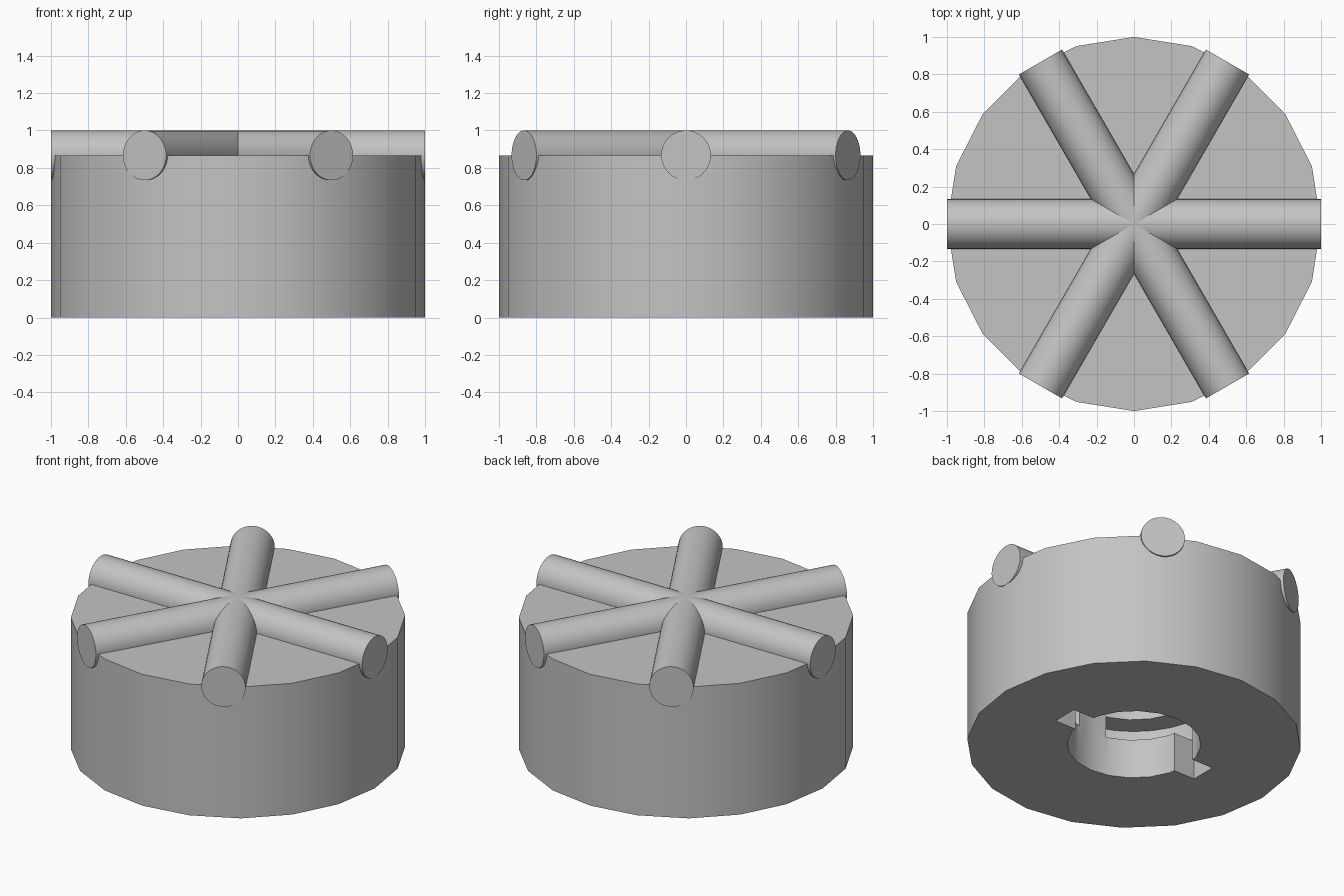
import bpy, bmesh, math
from mathutils import Matrix

if "Cube" in bpy.data.objects:
    bpy.data.objects.remove(bpy.data.objects["Cube"], do_unlink=True)

ROD_R = 0.133
BODY_H = 1 - ROD_R
BORE_R, GROOVE_R = 0.4, 0.54
GROOVE_LOW, GROOVE_TOP = 0.26, 0.4

grey = bpy.data.materials.new("plain grey")
grey.use_nodes = True
colour = (0.55, 0.55, 0.55, 1)
grey.diffuse_color = colour
grey.node_tree.nodes["Principled BSDF"].inputs["Base Color"].default_value = colour


def make_object(name, bm):
    bmesh.ops.recalc_face_normals(bm, faces=bm.faces)
    mesh = bpy.data.meshes.new(name)
    bm.to_mesh(mesh)
    bm.free()
    obj = bpy.data.objects.new(name, mesh)
    bpy.context.collection.objects.link(obj)
    mesh.materials.append(grey)
    return obj


def prism(name, points, low, high):
    """Extrude a flat outline between two heights."""
    bm = bmesh.new()
    face = bm.faces.new([bm.verts.new((x, y, low)) for x, y in points])
    top = bmesh.ops.extrude_face_region(bm, geom=[face])["geom"]
    verts = [v for v in top if isinstance(v, bmesh.types.BMVert)]
    bmesh.ops.translate(bm, verts=verts, vec=(0, 0, high - low))
    return make_object(name, bm)


def arc(radius, start, end, steps):
    angles = [math.radians(start + (end - start) * i / steps) for i in range(steps + 1)]
    return [(radius * math.cos(a), radius * math.sin(a)) for a in angles]


def smooth(obj):
    bpy.ops.object.select_all(action="DESELECT")
    obj.select_set(True)
    bpy.context.view_layer.objects.active = obj
    bpy.ops.object.shade_smooth_by_angle(angle=math.radians(30))


# Twenty-sided body
body = prism("body", arc(1, 0, 360, 20)[:-1], 0, BODY_H)

# Cutters for the underside socket: bore, two entry slots, two locking grooves
slot = [(-GROOVE_R, -0.085), (GROOVE_R, -0.085), (GROOVE_R, 0.085), (-GROOVE_R, 0.085)]
cutters = [
    prism("bore_cutter", arc(BORE_R, 0, 360, 20)[:-1], -0.1, 0.5),
    prism("slot_cutter", slot, -0.1, GROOVE_TOP),
]
for side, middle in (("left", 0), ("right", 180)):
    fan = [(0, 0)] + arc(GROOVE_R, middle - 75, middle + 75, 12)
    cutters.append(prism(side + "_groove_cutter", fan, GROOVE_LOW, GROOVE_TOP))

bpy.context.view_layer.objects.active = body
for cutter in cutters:
    mod = body.modifiers.new("cut", "BOOLEAN")
    mod.operation = "DIFFERENCE"
    mod.solver = "EXACT"
    mod.object = cutter
    bpy.ops.object.modifier_apply(modifier=mod.name)
for cutter in cutters:
    bpy.data.objects.remove(cutter, do_unlink=True)
smooth(body)

# Three full-width rods crossing on the top
for i in range(3):
    bm = bmesh.new()
    place = (Matrix.Translation((0, 0, BODY_H))
             @ Matrix.Rotation(math.radians(60 * i), 4, "Z")
             @ Matrix.Rotation(math.radians(90), 4, "Y"))
    bmesh.ops.create_cone(bm, cap_ends=True, segments=40, radius1=ROD_R,
                          radius2=ROD_R, depth=2, matrix=place)
    smooth(make_object("grip_rod_%d" % (i + 1), bm))
